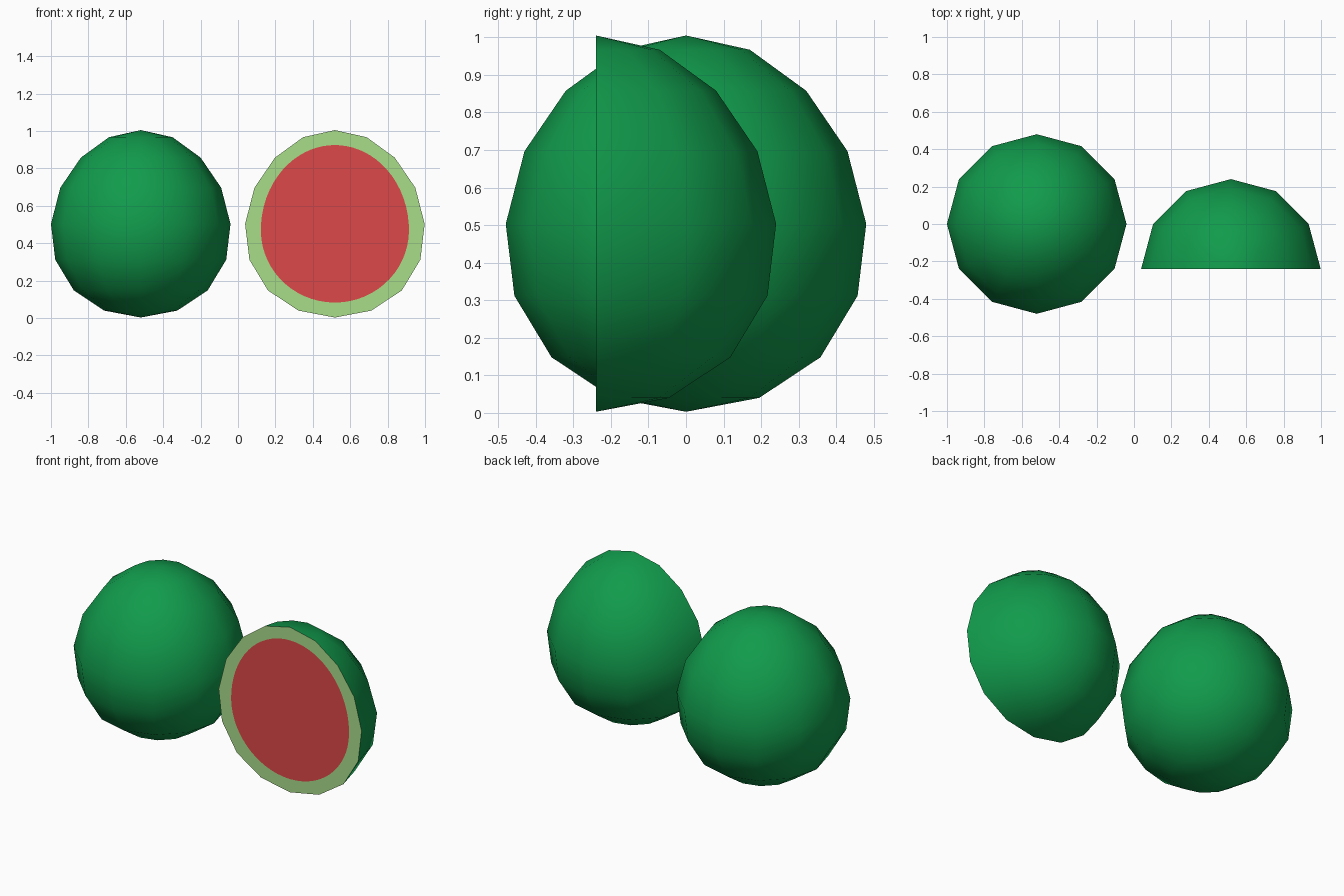
import bpy, bmesh, math
from mathutils import Vector

if "Cube" in bpy.data.objects:
    bpy.data.objects.remove(bpy.data.objects["Cube"])

# Rind profile (radius, height), bottom to top
PROFILE = [(0, 0.003), (0.195, 0.04), (0.358, 0.148), (0.457, 0.312), (0.48, 0.503),
           (0.43, 0.697), (0.32, 0.858), (0.17, 0.967), (0, 1.005)]


def material(name, rgb):
    m = bpy.data.materials.new(name)
    m.diffuse_color = (*rgb, 1)
    m.use_nodes = True
    m.node_tree.nodes["Principled BSDF"].inputs["Base Color"].default_value = m.diffuse_color
    return m


SKIN = material("dark green skin", (0.0056, 0.328, 0.072))
RIND = material("pale green rind", (0.397, 0.723, 0.254))
FLESH = material("red flesh", (0.73, 0.065, 0.065))


def finish(bm, name, location, mats, smooth):
    me = bpy.data.meshes.new(name)
    bm.to_mesh(me)
    bm.free()
    for m in mats:
        me.materials.append(m)
    ob = bpy.data.objects.new(name, me)
    ob.location = location
    bpy.context.collection.objects.link(ob)
    for p in me.polygons:
        p.use_smooth = smooth
    return ob


def shell(name, location, steps):
    """Revolve the profile in 30 degree steps, outward normals."""
    bm = bmesh.new()
    verts = [bm.verts.new((r, 0, z)) for r, z in PROFILE]
    edges = [bm.edges.new(pair) for pair in zip(verts, verts[1:])]
    bmesh.ops.spin(bm, geom=verts + edges, cent=(0, 0, 0), axis=(0, 0, 1),
                   angle=math.radians(30 * steps), steps=steps)
    bmesh.ops.remove_doubles(bm, verts=bm.verts, dist=0.0005)
    bmesh.ops.dissolve_degenerate(bm, edges=bm.edges, dist=0.0005)
    bm.normal_update()
    # Turn every face away from the centre
    centre = Vector((0, 0, 0.5))
    flip = [f for f in bm.faces if f.normal.dot(f.calc_center_median() - centre) < 0]
    bmesh.ops.reverse_faces(bm, faces=flip)
    return finish(bm, name, location, [SKIN], True)


def cut_face(name, location):
    """Flat cut: pale ring around an egg-shaped red centre."""
    outline = PROFILE + [(-r, z) for r, z in PROFILE[-2:0:-1]]
    bm = bmesh.new()
    outer, inner = [], []
    for (x0, z0), (x1, z1) in zip(outline, outline[1:] + outline[:1]):
        for k in range(4):
            x, z = x0 + (x1 - x0) * k / 4, z0 + (z1 - z0) * k / 4
            a = math.atan2(z - 0.47, x)
            height = 0.455 if z > 0.47 else 0.387
            outer.append(bm.verts.new((x, 0, z)))
            inner.append(bm.verts.new((0.396 * math.cos(a), 0, 0.47 + height * math.sin(a))))
    n = len(outer)
    for i in range(n):
        j = (i + 1) % n
        bm.faces.new((outer[i], outer[j], inner[j], inner[i]))
    flesh = bm.faces.new(inner)
    flesh.material_index = 1
    bm.normal_update()
    bmesh.ops.reverse_faces(bm, faces=[f for f in bm.faces if f.normal.y > 0])
    return finish(bm, name, location, [RIND, FLESH], False)


# Whole melon on the left, halved melon with its cut facing the front on the right
shell("whole_melon", (-0.52, 0, 0), 12)
shell("half_melon_skin", (0.518, -0.24, 0), 6)
cut_face("half_melon_cut", (0.518, -0.24, 0))
